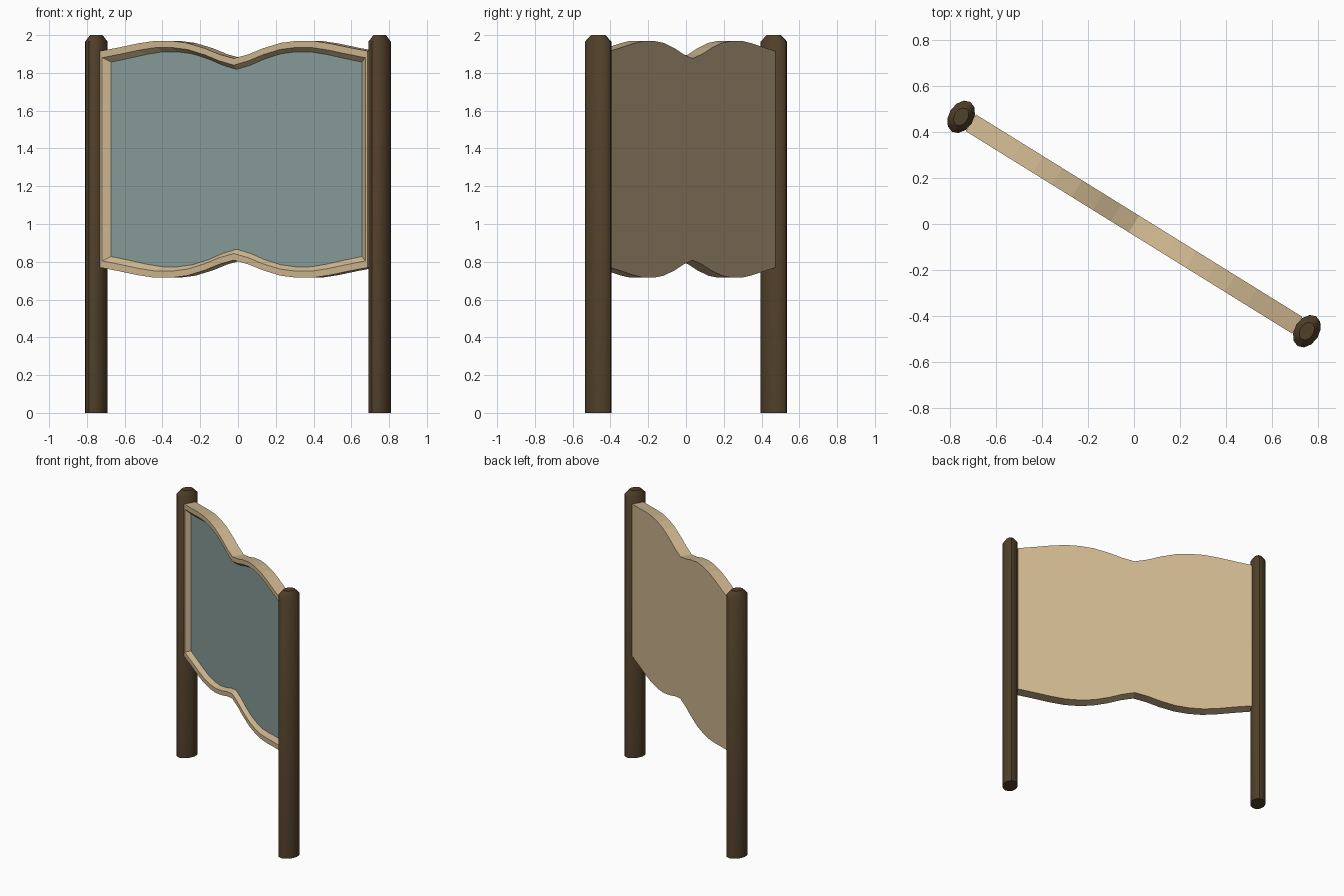
import bpy, bmesh, math
from mathutils import Matrix

if "Cube" in bpy.data.objects:
    bpy.data.objects.remove(bpy.data.objects["Cube"])

ANGLE = -math.atan2(0.465, 0.75)
HALF_SPAN = math.hypot(0.75, 0.465)
MID_Z = 1.3425          # board is mirrored above and below this height
ROT = Matrix.Rotation(ANGLE, 4, 'Z')

def material(name, rgb):
    m = bpy.data.materials.new(name)
    m.diffuse_color = (*rgb, 1)
    m.use_nodes = True
    m.node_tree.nodes["Principled BSDF"].inputs["Base Color"].default_value = m.diffuse_color
    return m

tan = material("tan_wood", (0.63, 0.48, 0.28))
dark = material("dark_wood", (0.08, 0.05, 0.022))
teal = material("teal_panel", (0.25, 0.345, 0.335))

def loft(name, rings, mat, cap_start=True, cap_end=True):
    """Skin a list of equal-length rings and cap the ends."""
    bm = bmesh.new()
    loops = [[bm.verts.new(p) for p in ring] for ring in rings]
    n = len(loops[0])
    for a, b in zip(loops, loops[1:]):
        for i in range(n):
            j = (i + 1) % n
            bm.faces.new((a[i], a[j], b[j], b[i]))
    if cap_start:
        bm.faces.new(loops[0][::-1])
    if cap_end:
        bm.faces.new(loops[-1])
    bmesh.ops.recalc_face_normals(bm, faces=bm.faces[:])
    bm.transform(ROT)
    me = bpy.data.meshes.new(name)
    bm.to_mesh(me)
    bm.free()
    me.materials.append(mat)
    ob = bpy.data.objects.new(name, me)
    bpy.context.collection.objects.link(ob)
    return ob

# Wavy board outline: half of the top edge as (fraction of width, height above middle)
WAVE = [(0, 0.534), (0.11, 0.556), (0.22, 0.588), (0.35, 0.616), (0.47, 0.627),
        (0.59, 0.627), (0.72, 0.613), (0.86, 0.592), (1, 0.573)]

def outline(half_width, inset, y):
    top = [(-u * half_width, h - inset) for u, h in WAVE[:0:-1]]
    top += [(u * half_width, h - inset) for u, h in WAVE]
    pts = top + [(x, -h) for x, h in reversed(top)]
    return [(x, y, MID_Z + h) for x, h in pts]

# Board with a raised, bevelled front frame
back = outline(0.833, 0, 0.0425)
front = outline(0.833, 0, -0.0425)
lip = outline(0.82, 0.035, -0.0425)
recess = outline(0.781, 0.058, -0.015)
loft("framed_board", [back, front, lip, recess], tan, cap_end=False)

# Coloured panel set in the recess
panel = bpy.data.meshes.new("display_panel")
panel.from_pydata(recess, [], [list(range(len(recess)))])
panel.transform(ROT)
panel.materials.append(teal)
ob = bpy.data.objects.new("display_panel", panel)
bpy.context.collection.objects.link(ob)
if panel.polygons[0].normal.y > 0:
    panel.flip_normals()

# Oval posts with chamfered tops
def oval(cx, scale, z, n=12):
    return [(cx + 0.054 * scale * math.cos(math.tau * i / n),
             0.076 * scale * math.sin(math.tau * i / n), z) for i in range(n)]

for side, name in ((-1, "left_post"), (1, "right_post")):
    cx = side * HALF_SPAN
    post = loft(name, [oval(cx, 1, 0), oval(cx, 1, 1.965), oval(cx, 0.55, 2.0)], dark)
    bpy.ops.object.select_all(action='DESELECT')
    post.select_set(True)
    bpy.context.view_layer.objects.active = post
    bpy.ops.object.shade_smooth_by_angle(angle=math.radians(40))
